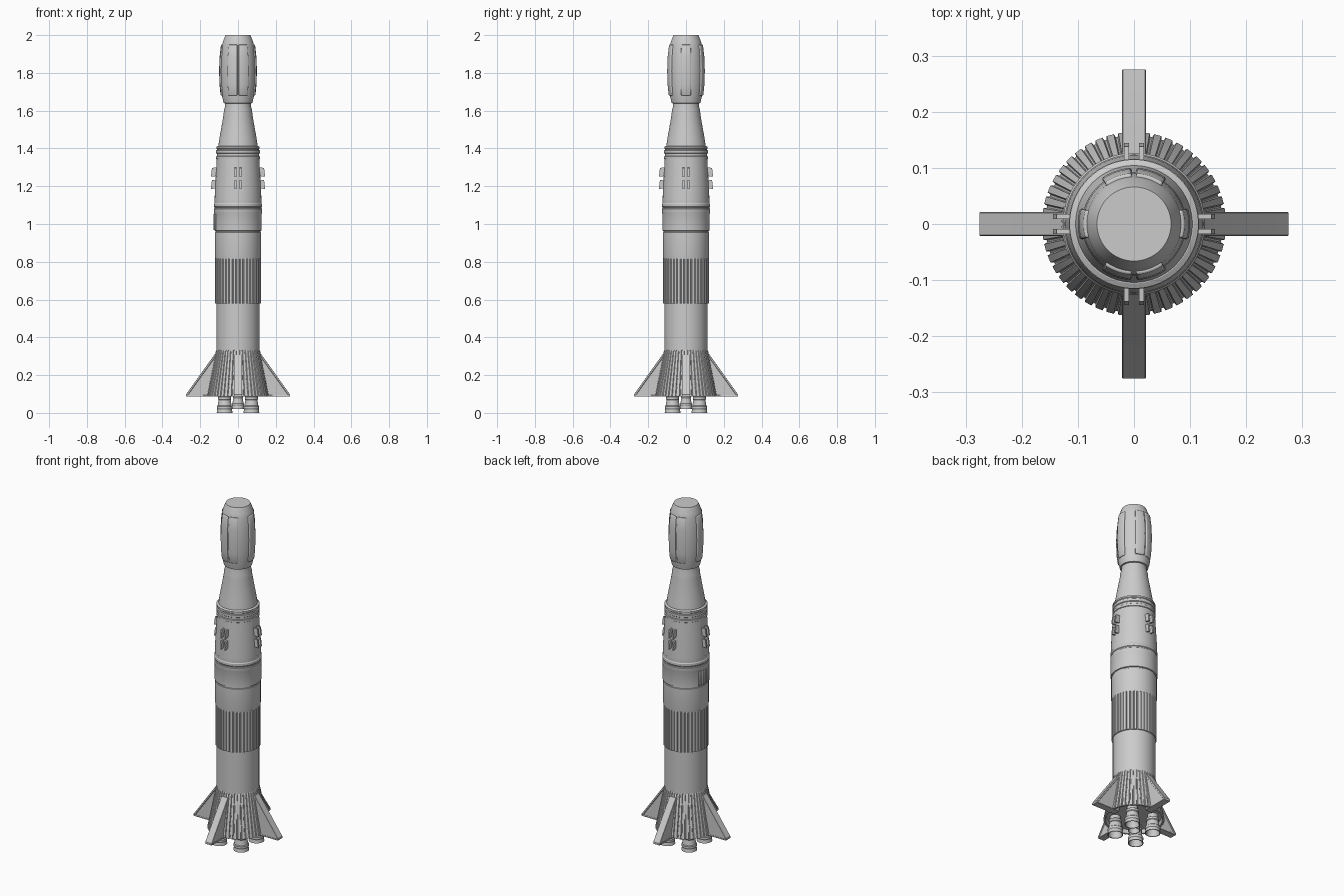
import bpy, bmesh
from math import cos, sin, pi, radians
from mathutils import Matrix

if "Cube" in bpy.data.objects:
    bpy.data.objects.remove(bpy.data.objects["Cube"])


def finish(bm, name, recalc=True):
    if recalc:
        bmesh.ops.recalc_face_normals(bm, faces=bm.faces[:])
    me = bpy.data.meshes.new(name)
    bm.to_mesh(me)
    bm.free()
    ob = bpy.data.objects.new(name, me)
    bpy.context.collection.objects.link(ob)
    return ob


def loft(name, rings):
    """Skin a list of equal vertex rings and cap both ends."""
    bm = bmesh.new()
    rows = [[bm.verts.new(p) for p in ring] for ring in rings]
    n = len(rows[0])
    for a, b in zip(rows, rows[1:]):
        for i in range(n):
            j = (i + 1) % n
            bm.faces.new((a[i], a[j], b[j], b[i]))
    bm.faces.new(rows[0])
    bm.faces.new(rows[-1])
    return finish(bm, name)


def lathe(name, profile, n=64, x=0, y=0):
    return loft(name, [[(x + r * cos(2 * pi * i / n), y + r * sin(2 * pi * i / n), z)
                        for i in range(n)] for r, z in profile])


def ribbed(name, profile, count):
    """Lathe with square ribs; profile holds (radius, z, rib depth)."""
    rings = []
    for r, z, d in profile:
        ring = []
        for i in range(count):
            for f, low in ((0, 0), (0.62, 0), (0.72, 1), (0.9, 1)):
                a = 2 * pi * (i + f - 0.31) / count
                q = r - d * low
                ring.append((q * cos(a), q * sin(a), z))
        rings.append(ring)
    return loft(name, rings)


def arc_panel(name, angle, half, profile, depth, bevel, segs=8):
    """Curved raised panel following a profile around the axis."""
    bm = bmesh.new()
    rows = []
    for r, z in profile:
        angs = [radians(angle - half + 2 * half * i / segs) for i in range(segs + 1)]
        rows.append([bm.verts.new((r * cos(a), r * sin(a), z)) for a in angs])
    for a, b in zip(rows, rows[1:]):
        for i in range(segs):
            bm.faces.new((a[i], a[i + 1], b[i + 1], b[i]))
    ob = finish(bm, name, False)
    m = ob.modifiers.new("thickness", 'SOLIDIFY')
    m.thickness, m.offset = depth, -1
    m = ob.modifiers.new("bevel", 'BEVEL')
    m.width, m.segments, m.angle_limit = bevel, 2, radians(50)
    return ob


def plate(name, outline, thick, angle, side=0, rim=0, recess=0):
    """Extruded (radius, z) outline turned to an angle round the axis."""
    bm = bmesh.new()
    f = bm.faces.new([bm.verts.new((r, side - thick / 2, z)) for r, z in outline])
    ext = bmesh.ops.extrude_face_region(bm, geom=[f])
    vs = [g for g in ext['geom'] if isinstance(g, bmesh.types.BMVert)]
    bmesh.ops.translate(bm, verts=vs, vec=(0, thick, 0))
    bmesh.ops.recalc_face_normals(bm, faces=bm.faces[:])
    if rim:
        sides = [f for f in bm.faces if abs(f.normal.y) > 0.9]
        bmesh.ops.inset_individual(bm, faces=sides, thickness=rim)
        bmesh.ops.inset_individual(bm, faces=sides, thickness=0.001, depth=-recess)
    bmesh.ops.transform(bm, matrix=Matrix.Rotation(radians(angle), 4, 'Z'), verts=bm.verts[:])
    return finish(bm, name)


# main body stages
lathe("lower_tank", [(0.114, 0.30), (0.114, 0.585)])
ribbed("ribbed_section", [(0.121, 0.58, 0.005), (0.121, 0.82, 0.005)], 40)
lathe("middle_tank", [(0.12, 0.815), (0.122, 0.825), (0.122, 0.955), (0.119, 0.957),
                      (0.119, 0.963), (0.125, 0.965), (0.125, 1.055), (0.127, 1.06),
                      (0.127, 1.08), (0.124, 1.083), (0.124, 1.088), (0.127, 1.092),
                      (0.127, 1.105), (0.124, 1.11), (0.124, 1.128), (0.122, 1.13)])
lathe("upper_stage", [(0.124, 1.125), (0.122, 1.18), (0.112, 1.355)])
lathe("stage_rings", [(0.108, 1.34), (0.116, 1.345), (0.116, 1.358), (0.112, 1.361),
                      (0.112, 1.372), (0.116, 1.375), (0.116, 1.388), (0.112, 1.391),
                      (0.112, 1.396), (0.115, 1.399), (0.115, 1.408), (0.106, 1.413)])
lathe("taper_stage", [(0.106, 1.40), (0.099, 1.45), (0.076, 1.58), (0.075, 1.60),
                      (0.068, 1.625), (0.068, 1.64)])

# nose capsule and its six raised panels
lathe("capsule", [(0.066, 1.638), (0.076, 1.64), (0.086, 1.685), (0.091, 1.74),
                  (0.093, 1.81), (0.091, 1.88), (0.085, 1.945), (0.08, 1.965),
                  (0.068, 1.995), (0.066, 2.0)])
shell = [(0.092, 1.68), (0.098, 1.74), (0.1, 1.81), (0.098, 1.88), (0.09, 1.95)]
for a in (0, 71, 109, 180, 251, 289):
    arc_panel("capsule_panel", a, 16.5, shell, 0.014, 0.004)

# thin control vanes, two by two on each side
for a in (0, 90, 180, 270):
    for s in (-0.013, 0.013):
        for z in (1.185, 1.25):
            plate("control_vane", [(0.105, z + 0.005), (0.144, z), (0.138, z + 0.047),
                                   (0.105, z + 0.05)], 0.009, a, s)

# short ribs on the left side of the middle band
for i in range(6):
    arc_panel("side_rib", 160 + i * 8, 2.6, [(0.129, 0.968), (0.129, 1.052)], 0.008, 0.001, 2)

# flared engine skirt with corrugation
ribbed("engine_skirt", [(0.113, 0.335, 0.0), (0.118, 0.325, 0.004), (0.164, 0.088, 0.006),
                        (0.152, 0.088, 0), (0.147, 0.11, 0)], 48)

# four tail fins with recessed sides
fin = [(0.10, 0.31), (0.125, 0.31), (0.132, 0.298), (0.275, 0.098), (0.275, 0.086), (0.12, 0.086)]
for a in (0, 90, 180, 270):
    ob = plate("tail_fin", fin, 0.042, a, 0, 0.009, 0.004)
    m = ob.modifiers.new("bevel", 'BEVEL')
    m.width, m.segments, m.angle_limit = 0.002, 1, radians(40)

# engine nozzles: four outer, one smaller in the middle
nozzle = [(0.028, 0.12), (0.028, 0.09), (0.035, 0.085), (0.035, 0.072), (0.032, 0.068),
          (0.037, 0.038), (0.041, 0.034), (0.041, 0.024), (0.039, 0.02), (0.042, 0.0),
          (0.037, 0.0), (0.03, 0.04), (0.015, 0.07)]
for x in (-0.071, 0.071):
    for y in (-0.071, 0.071):
        lathe("outer_nozzle", nozzle, 32, x, y)
lathe("centre_nozzle", [(r * 0.78, 0.02 + z * 0.85) for r, z in nozzle], 32)

# smooth shading with sharp edges kept
for ob in bpy.context.scene.objects:
    ob.select_set(True)
    bpy.context.view_layer.objects.active = ob
bpy.ops.object.shade_smooth_by_angle(angle=radians(25))
